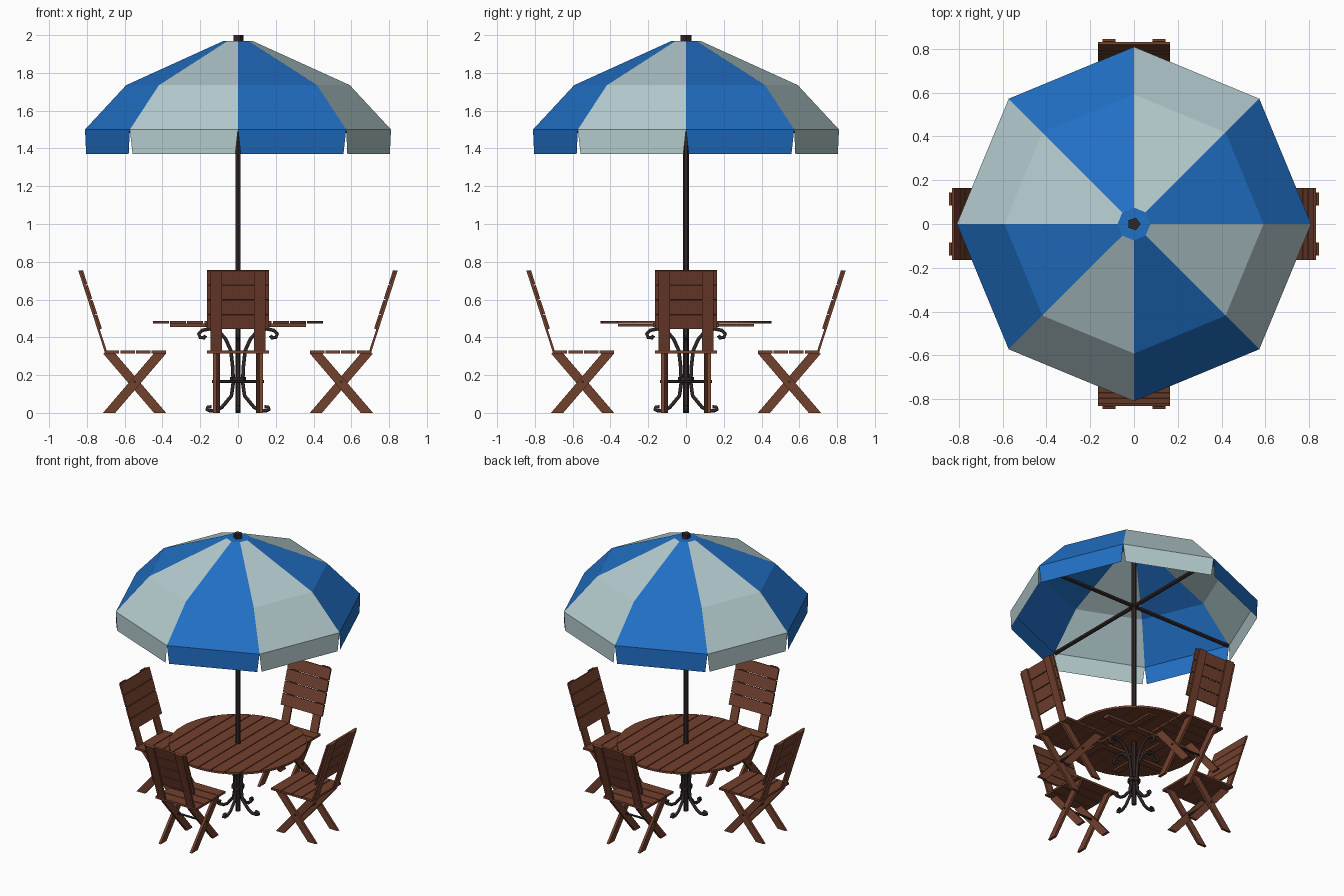
import bpy, bmesh, math
from mathutils import Vector, Matrix

if "Cube" in bpy.data.objects:
    bpy.data.objects.remove(bpy.data.objects["Cube"])


def material(name, rgb):
    m = bpy.data.materials.new(name)
    m.diffuse_color = (*rgb, 1)
    m.use_nodes = True
    m.node_tree.nodes["Principled BSDF"].inputs["Base Color"].default_value = m.diffuse_color
    return m


WOOD = material("wood", (0.17, 0.052, 0.027))
IRON = material("iron", (0.03, 0.02, 0.019))
BLUE = material("blue_cloth", (0.015, 0.16, 0.56))
PALE = material("pale_cloth", (0.45, 0.59, 0.61))


def mesh_from(name, bm, *mats, fix=True):
    if fix:
        bmesh.ops.recalc_face_normals(bm, faces=bm.faces)
    me = bpy.data.meshes.new(name)
    bm.to_mesh(me)
    bm.free()
    for m in mats:
        me.materials.append(m)
    return me


def add(name, me, turn=0):
    ob = bpy.data.objects.new(name, me)
    ob.rotation_euler.z = turn
    bpy.context.collection.objects.link(ob)
    return ob


def prism(bm, pts, a, b, axis="y"):
    """Extrude a flat profile between a and b (xz profile along y, or xy along z)."""
    def put(p, t):
        return (p[0], t, p[1]) if axis == "y" else (p[0], p[1], t)
    lo = [bm.verts.new(put(p, a)) for p in pts]
    hi = [bm.verts.new(put(p, b)) for p in pts]
    bm.faces.new(lo)
    bm.faces.new(hi[::-1])
    n = len(pts)
    for i in range(n):
        j = (i + 1) % n
        bm.faces.new((lo[i], hi[i], hi[j], lo[j]))


def rect(x0, x1, z0, z1):
    return [(x0, z0), (x1, z0), (x1, z1), (x0, z1)]


def rod(bm, p, q, r, sides):
    p, q = Vector(p), Vector(q)
    rot = (q - p).to_track_quat("Z", "Y").to_matrix().to_4x4()
    bmesh.ops.create_cone(bm, cap_ends=True, segments=sides, radius1=r, radius2=r,
                          depth=(q - p).length,
                          matrix=Matrix.Translation((p + q) / 2) @ rot)


def polar(r, k, z):
    a = k * math.pi / 4
    return Vector((r * math.cos(a), r * math.sin(a), z))


# canopy: eight two-colour gores with a hanging flap on each
bm = bmesh.new()
rings = [(0.075, 1.97), (0.592, 1.735), (0.81, 1.50)]
grid = [[bm.verts.new(polar(r, k, z)) for k in range(8)] for r, z in rings]
bm.faces.new(grid[0])
for k in range(8):
    j = (k + 1) % 8
    for up, dn in zip(grid, grid[1:]):
        bm.faces.new((up[k], dn[k], dn[j], up[j])).material_index = k % 2
    p, q = grid[2][k].co, grid[2][j].co
    drop, inset = Vector((0, 0, -0.13)), (q - p) * 0.025
    a, b = bm.verts.new(p + inset + drop), bm.verts.new(q - inset + drop)
    bm.faces.new((grid[2][k], a, b, grid[2][j])).material_index = k % 2
add("canopy", mesh_from("canopy", bm, BLUE, PALE, fix=False))

# pole, finial and ribs
bm = bmesh.new()
rod(bm, (0, 0, 0), (0, 0, 1.98), 0.016, 6)
add("pole", mesh_from("pole", bm, IRON))
bm = bmesh.new()
rod(bm, (0, 0, 1.965), (0, 0, 2.0), 0.03, 5)
add("finial", mesh_from("finial", bm, IRON), math.pi / 2)
bm = bmesh.new()
rod(bm, (-0.8, 0, 1.495), (0.8, 0, 1.495), 0.014, 6)
rod(bm, (0, -0.8, 1.495), (0, 0.8, 1.495), 0.014, 6)
add("ribs", mesh_from("ribs", bm, IRON))

# round table top made of planks
bm = bmesh.new()
R, N, GAP = 0.453, 10, 0.006
W = 2 * R / N
for i in range(N):
    x0, x1 = -R + i * W + GAP / 2, -R + (i + 1) * W - GAP / 2
    xs = [x0 + (x1 - x0) * t / 4 for t in range(5)]
    arc = [(x, math.sqrt(R * R - x * x)) for x in xs]
    prism(bm, arc + [(x, -y) for x, y in arc[::-1]], 0.472, 0.487, "z")
add("table_top", mesh_from("table_top", bm, WOOD))

# battens under the table
bm = bmesh.new()
for s in (-0.15, 0.15):
    prism(bm, rect(-0.36, 0.36, s - 0.025, s + 0.025), 0.456, 0.472, "z")
    prism(bm, rect(s - 0.025, s + 0.025, -0.36, 0.36), 0.458, 0.471, "z")
add("table_battens", mesh_from("table_battens", bm, WOOD))

# scrolled iron legs
path = [(0.14, 0.032), (0.16, 0.03), (0.165, 0.018), (0.15, 0.012), (0.115, 0.013),
        (0.085, 0.03), (0.06, 0.06), (0.035, 0.09), (0.025, 0.16), (0.028, 0.24),
        (0.038, 0.33), (0.065, 0.39), (0.10, 0.43), (0.15, 0.445), (0.19, 0.437),
        (0.208, 0.418), (0.20, 0.40), (0.18, 0.397), (0.172, 0.41)]
cu = bpy.data.curves.new("table_leg", "CURVE")
cu.dimensions = "3D"
cu.bevel_depth = 0.011
cu.bevel_resolution = 1
cu.use_fill_caps = True
sp = cu.splines.new("POLY")
sp.points.add(len(path) - 1)
for pt, (x, z) in zip(sp.points, path):
    pt.co = (x, 0, z, 1)
cu.materials.append(IRON)
for k in range(4):
    add(f"table_leg_{k + 1}", cu, k * math.pi / 2)
bm = bmesh.new()
rod(bm, (0, 0, 0.165), (0, 0, 0.19), 0.042, 8)
add("leg_collar", mesh_from("leg_collar", bm, IRON))

# chair parts, drawn for the chair on the +x side
seat = bmesh.new()
for i in range(4):
    x = 0.38 + i * 0.083
    prism(seat, rect(x, x + 0.077, 0.315, 0.33), -0.165, 0.165)

legs = bmesh.new()
for s in (-1, 1):
    for y, xb, xt in ((0.104, 0.38, 0.65), (0.124, 0.65, 0.38)):
        prism(legs, [(xb, 0.01), (xb + 0.065, 0.01), (xt + 0.065, 0.315), (xt, 0.315)],
              s * y - 0.009, s * y + 0.009)
bmesh.ops.translate(legs, verts=[v for v in legs.verts if v.co.z < 0.02], vec=(0, 0, -0.01))

rods = bmesh.new()
rod(rods, (0.547, -0.138, 0.165), (0.547, 0.138, 0.165), 0.008, 6)

# back posts lean outwards, slats sit on their inner face
foot, lean = Vector((0.703, 0.315)), Vector((0.142, 0.437))
up = lean.normalized()
inward = Vector((-up.y, up.x))


def strip(t0, t1, d0, d1):
    a, b = foot + lean * t0, foot + lean * t1
    return [a + inward * d0, b + inward * d0, b + inward * d1, a + inward * d1]


back = bmesh.new()
for s in (-1, 1):
    prism(back, strip(0, 1, 0, 0.012), s * 0.085, s * 0.145)
for i in range(4):
    t = 0.285 + i * 0.179
    prism(back, strip(t, t + 0.169, 0.012, 0.024), -0.165, 0.165)

parts = [("chair_seat", seat, WOOD), ("chair_legs", legs, WOOD),
         ("chair_rod", rods, IRON), ("chair_back", back, WOOD)]
for name, b, mat in parts:
    me = mesh_from(name, b, mat)
    for k in range(4):
        add(f"{name}_{k + 1}", me, k * math.pi / 2)
